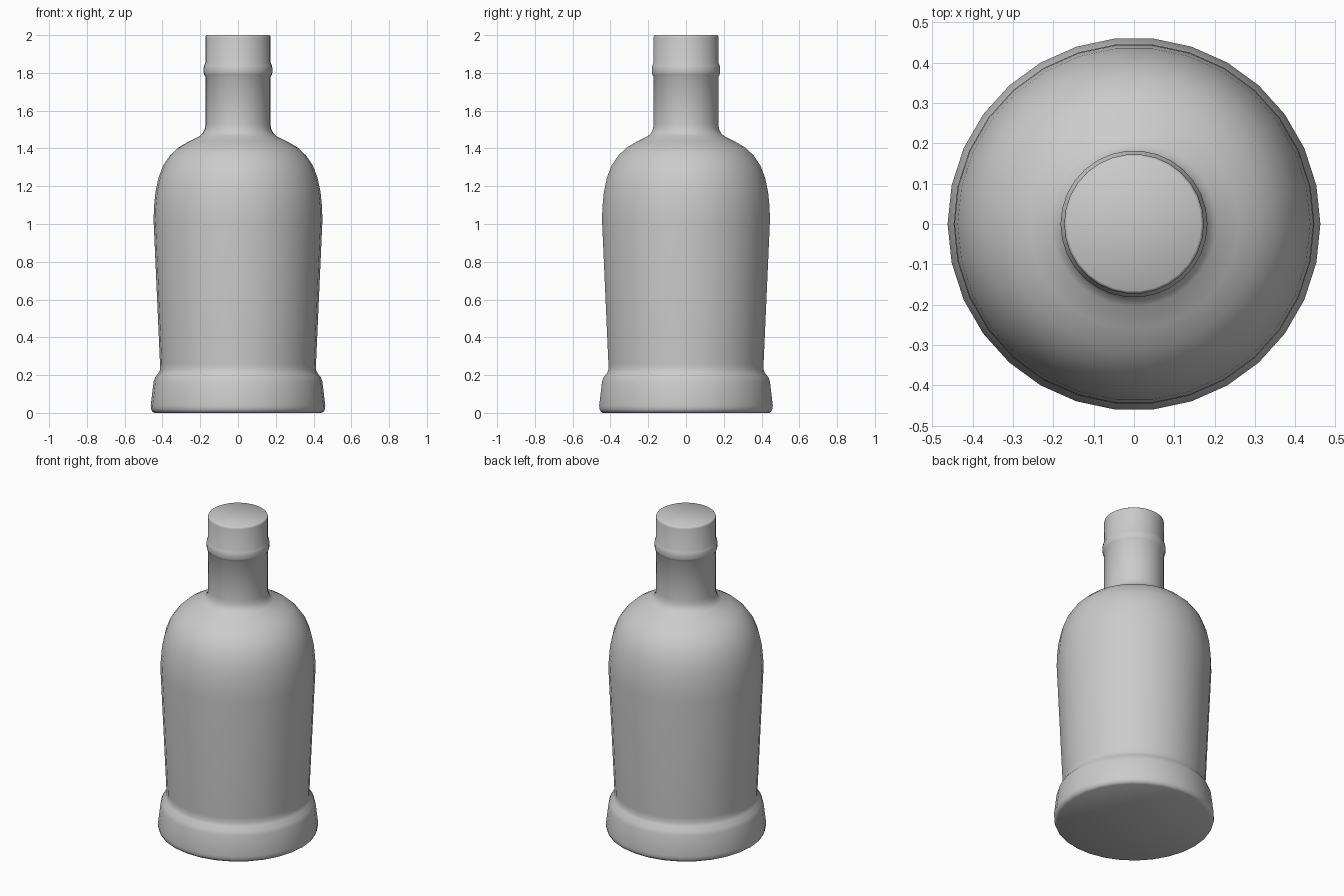
import bpy, bmesh
from math import sin, cos, pi, radians

if "Cube" in bpy.data.objects:
    bpy.data.objects.remove(bpy.data.objects["Cube"])

SIDES = 30


def lathe(name, profile):
    """Revolve (radius, height) points around z and cap both ends."""
    bm = bmesh.new()
    rings = []
    for r, z in profile:
        rings.append([bm.verts.new((r * cos(2 * pi * i / SIDES),
                                    r * sin(2 * pi * i / SIDES), z))
                      for i in range(SIDES)])
    for low, high in zip(rings, rings[1:]):
        for i in range(SIDES):
            j = (i + 1) % SIDES
            bm.faces.new((low[i], low[j], high[j], high[i]))
    bm.faces.new(rings[0][::-1])
    bm.faces.new(rings[-1])
    mesh = bpy.data.meshes.new(name)
    bm.to_mesh(mesh)
    bm.free()
    obj = bpy.data.objects.new(name, mesh)
    bpy.context.collection.objects.link(obj)
    bpy.context.view_layer.objects.active = obj
    obj.select_set(True)
    bpy.ops.object.shade_smooth_by_angle(angle=radians(40))
    obj.select_set(False)
    return obj


# flared foot
foot = [(0.442, 0.0), (0.455, 0.008), (0.461, 0.022), (0.462, 0.04),
        (0.447, 0.165), (0.439, 0.188), (0.42, 0.212), (0.412, 0.23)]
# tapered body and domed shoulder
body = [(0.413, 0.26), (0.447, 1.02), (0.445, 1.09), (0.437, 1.17),
        (0.421, 1.245), (0.396, 1.31), (0.36, 1.363), (0.315, 1.405),
        (0.26, 1.437), (0.204, 1.465)]
# neck with raised ring and lip
neck = [(0.187, 1.48), (0.176, 1.502), (0.172, 1.53), (0.172, 1.78),
        (0.179, 1.79), (0.182, 1.803), (0.182, 1.825), (0.179, 1.84),
        (0.173, 1.852), (0.173, 1.988), (0.171, 1.996), (0.166, 2.0)]

lathe("bottle", foot + body + neck)
